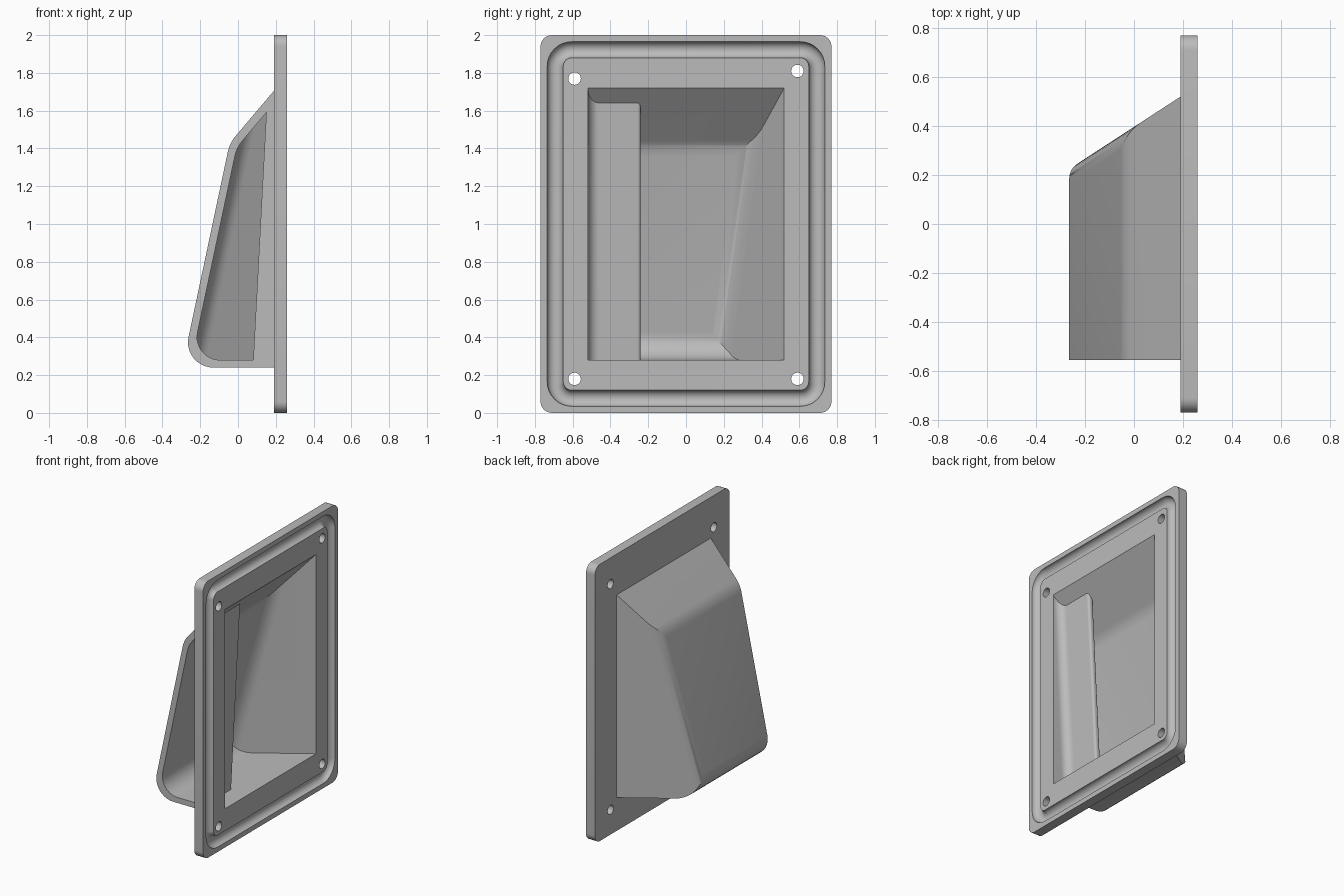
import bpy, bmesh, math
from mathutils import Vector

if "Cube" in bpy.data.objects:
    bpy.data.objects.remove(bpy.data.objects["Cube"])

grey = bpy.data.materials.new("light grey")
grey.use_nodes = True
grey.diffuse_color = (0.5, 0.5, 0.5, 1)
grey.node_tree.nodes["Principled BSDF"].inputs["Base Color"].default_value = (0.5, 0.5, 0.5, 1)


def finish(name, bm):
    bmesh.ops.recalc_face_normals(bm, faces=bm.faces)
    mesh = bpy.data.meshes.new(name)
    bm.to_mesh(mesh)
    bm.free()
    mesh.materials.append(grey)
    obj = bpy.data.objects.new(name, mesh)
    bpy.context.collection.objects.link(obj)
    return obj


def rounded(corners, steps=10):
    """Outline from (x, y, tangent length) corners, with true arcs."""
    out = []
    for i, (x, y, d) in enumerate(corners):
        p = Vector((x, y))
        if d == 0:
            out.append(p)
            continue
        a = p + (Vector(corners[i - 1][:2]) - p).normalized() * d
        b = p + (Vector(corners[(i + 1) % len(corners)][:2]) - p).normalized() * d
        w = (a - b).length / 2 / d
        for k in range(steps + 1):
            t = k / steps
            c0, c1, c2 = (1 - t) ** 2, 2 * w * t * (1 - t), t * t
            out.append((a * c0 + p * c1 + b * c2) / (c0 + c1 + c2))
    return out


def prism(name, base, direction):
    bm = bmesh.new()
    face = bm.faces.new([bm.verts.new(p) for p in base])
    ext = bmesh.ops.extrude_face_region(bm, geom=[face], use_keep_orig=True)
    verts = [g for g in ext["geom"] if isinstance(g, bmesh.types.BMVert)]
    bmesh.ops.translate(bm, verts=verts, vec=direction)
    return finish(name, bm)


def boolean(obj, other, operation):
    """Apply a boolean and discard the second solid."""
    mod = obj.modifiers.new("cut", "BOOLEAN")
    mod.operation, mod.object, mod.solver = operation, other, "EXACT"
    bpy.context.view_layer.update()
    graph = bpy.context.evaluated_depsgraph_get()
    mesh = bpy.data.meshes.new_from_object(obj.evaluated_get(graph))
    obj.modifiers.clear()
    obj.data = mesh
    bpy.data.objects.remove(other)
    return obj


TILT = 0.212   # lean of the hood's back wall
ROOF = 1.18    # slope of the hood's roof
SIDE = 0.65    # slope of the hood's side wall


def hood_solid(name, inner, y0, x1):
    """Outer or inner volume of the hood, from y0 out to x1."""
    shift = 0.07 if inner else 0
    floor = 0.28 if inner else 0.24
    back = -0.347 + (0.0425 if inner else 0)
    top = 1.705 - ROOF * (0.19 + shift) + (0.015 if inner else 0)
    side = 0.52 - SIDE * (0.19 + shift)
    xr = (back + TILT * top) / (1 - TILT * ROOF)
    profile = rounded([(x1, floor, 0), (x1, top + ROOF * x1, 0),
                       (xr, top + ROOF * xr, 0.05),
                       (back + TILT * floor, floor, 0.15 if inner else 0.165)])
    solid = prism(name, [(p.x, y0, p.y) for p in profile], (0, 1.6, 0))
    # slanted side wall, rounded into the leaning back wall
    xb = back - 0.001
    plan = rounded([(xb, -2, 0), (xb, side + SIDE * xb, 0.09 if inner else 0.07),
                    (1, side + SIDE, 0), (1, -2, 0)])
    limit = prism("limit", [(p.x - TILT * 0.1, p.y - TILT * SIDE * 0.1, -0.1) for p in plan],
                  Vector((TILT, TILT * SIDE, 1)) * 2.2)
    return boolean(solid, limit, "INTERSECT")


# Mounting plate: concentric rounded rings with a round groove in the face
rings = [(0, 0.19, 0.06), (0, 0.26, 0.06)]
for k in range(13):
    a = math.pi * k / 12
    o = 0.0775 - 0.0425 * math.cos(a)
    rings.append((o, 0.26 - 0.04 * math.sin(a), 0.165 - o))
bm = bmesh.new()
loops = []
for o, x, r in rings:
    h, v = 0.77 - o, 1 - o
    outline = rounded([(-h, -v, r), (h, -v, r), (h, v, r), (-h, v, r)], 8)
    loops.append([bm.verts.new((x, p.x, p.y + 1)) for p in outline])
for a, b in zip(loops, loops[1:]):
    for i in range(len(a)):
        j = (i + 1) % len(a)
        bm.faces.new((a[i], a[j], b[j], b[i]))
bm.faces.new(loops[0])
bm.faces.new(loops[-1])
plate = finish("mounting_plate", bm)

# Opening and four screw holes
boolean(plate, hood_solid("opening", True, -0.52, 0.3), "DIFFERENCE")
for y, z in [(-0.59, 1.77), (0.59, 1.81), (-0.59, 0.18), (0.59, 0.18)]:
    ring = [(0.1, y + 0.033 * math.cos(k * math.pi / 16), z + 0.033 * math.sin(k * math.pi / 16))
            for k in range(32)]
    boolean(plate, prism("screw_hole", ring, (0.3, 0, 0)), "DIFFERENCE")

# Hood shell, open at the front
hood = hood_solid("hood", False, -0.555, 0.195)
boolean(hood, hood_solid("hollow", True, -0.7, 0.4), "DIFFERENCE")

# Leaning guide lip that curls inward from the plate
LEAN = 0.053
section = rounded([(0.3, -0.6, 0), (0, -0.6, 0), (0, -0.24, 0.012), (0.04, -0.24, 0.018),
                   (0.04, -0.519, 0.06), (0.3, -0.519, 0)])
lip = prism("guide_lip", [(p.x + 0.15 - LEAN * 1.59, p.y, 0) for p in section],
            (LEAN * 2, 0, 2))
boolean(lip, hood_solid("lip_limit", False, -0.555, 0.259), "INTERSECT")
boolean(hood, lip, "UNION")

# Smooth curves, sharp corners
bpy.ops.object.select_all(action="DESELECT")
for obj in (plate, hood):
    obj.select_set(True)
bpy.context.view_layer.objects.active = plate
bpy.ops.object.shade_smooth_by_angle(angle=math.radians(30))
